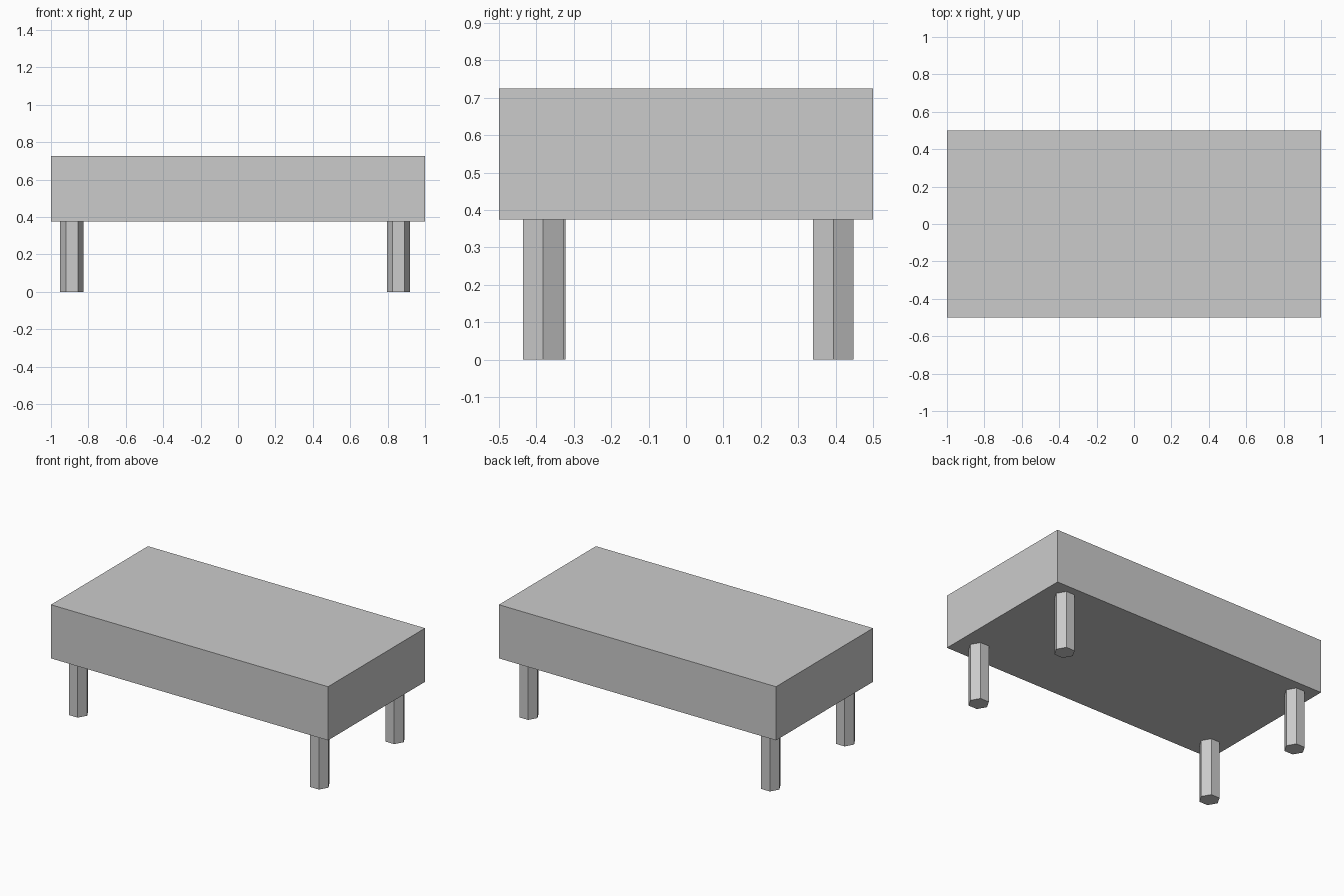
import bpy

# Remove the default cube
cube = bpy.data.objects.get("Cube")
if cube:
    bpy.data.objects.remove(cube, do_unlink=True)

# Single flat grey
grey = bpy.data.materials.new("light_grey")
grey.use_nodes = True
colour = (0.6, 0.6, 0.6, 1)
grey.diffuse_color = colour
grey.node_tree.nodes["Principled BSDF"].inputs["Base Color"].default_value = colour

LEG_HEIGHT = 0.375
SLAB_HEIGHT = 0.35
LEG_RADIUS = 0.0625


def finish(name):
    obj = bpy.context.object
    obj.name = obj.data.name = name
    obj.data.materials.append(grey)
    return obj


# Thick table top
bpy.ops.mesh.primitive_cube_add(size=1, location=(0, 0, LEG_HEIGHT + SLAB_HEIGHT / 2))
top = finish("table_top")
top.scale = (2, 1, SLAB_HEIGHT)
bpy.ops.object.transform_apply(location=False, rotation=False, scale=True)

# Six-sided legs, with a corner pointing along x
legs = {
    "front_right_leg": (-0.888, -0.376),
    "front_left_leg": (0.858, -0.382),
    "back_right_leg": (-0.888, 0.394),
    "back_left_leg": (0.858, 0.394),
}
for name, (x, y) in legs.items():
    bpy.ops.mesh.primitive_cylinder_add(
        vertices=6, radius=LEG_RADIUS, depth=LEG_HEIGHT,
        location=(x, y, LEG_HEIGHT / 2), rotation=(0, 0, 0.5235988))
    finish(name)
